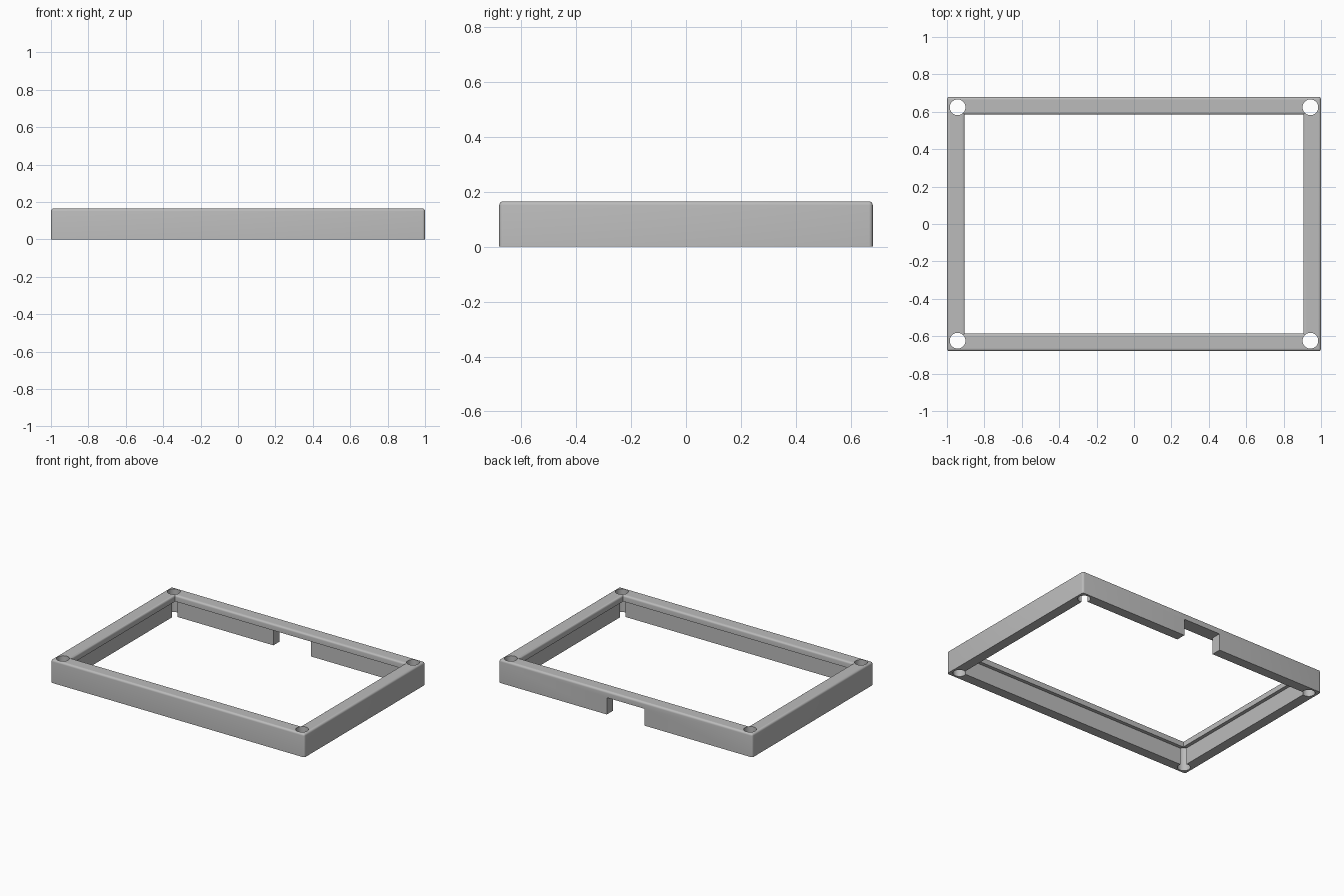
import bpy, bmesh

if "Cube" in bpy.data.objects:
    bpy.data.objects.remove(bpy.data.objects["Cube"], do_unlink=True)

HX, HY, H = 1.0, 0.68, 0.165      # outer half sizes and height
LIP, WALL, LIP_Z = 0.095, 0.07, 0.12
FILLET = 0.014

grey = bpy.data.materials.new("plain grey")
grey.use_nodes = True
colour = (0.5, 0.5, 0.5, 1)
grey.diffuse_color = colour
grey.node_tree.nodes["Principled BSDF"].inputs["Base Color"].default_value = colour

# Frame: rectangular loops following an L-shaped section (wall plus inward lip)
section = [(0, 0), (0, H), (LIP, H), (LIP, LIP_Z), (WALL, LIP_Z), (WALL, 0)]
bm = bmesh.new()
loops = [[bm.verts.new((sx * (HX - inset), sy * (HY - inset), z))
          for sx, sy in ((-1, -1), (1, -1), (1, 1), (-1, 1))]
         for inset, z in section]
for i, low in enumerate(loops):
    high = loops[(i + 1) % len(loops)]
    for k in range(4):
        n = (k + 1) % 4
        bm.faces.new((low[k], low[n], high[n], high[k]))
bmesh.ops.recalc_face_normals(bm, faces=bm.faces)

# Rounded top rims and outer corners
rims = []
for k in range(4):
    n = (k + 1) % 4
    for a, b in ((loops[1][k], loops[1][n]), (loops[2][k], loops[2][n]),
                 (loops[0][k], loops[1][k])):
        rims.append(bm.edges.get((a, b)))
bmesh.ops.bevel(bm, geom=rims, offset=FILLET, segments=4, profile=0.5,
                affect='EDGES', clamp_overlap=True)
mesh = bpy.data.meshes.new("frame")
bm.to_mesh(mesh)
bm.free()
frame = bpy.data.objects.new("frame", mesh)
bpy.context.collection.objects.link(frame)
mesh.materials.append(grey)


def cut(cutter):
    """Subtract the cutter from the frame, then discard it."""
    cutter.hide_render = True
    cutter.data.materials.append(grey)
    bpy.ops.object.select_all(action='DESELECT')
    frame.select_set(True)
    bpy.context.view_layer.objects.active = frame
    mod = frame.modifiers.new("cut", 'BOOLEAN')
    mod.operation, mod.solver, mod.object = 'DIFFERENCE', 'EXACT', cutter
    bpy.ops.object.modifier_apply(modifier=mod.name)
    bpy.data.objects.remove(cutter, do_unlink=True)


# Corner screw holes, open to the inside below the lip
for sx in (-1, 1):
    for sy in (-1, 1):
        bpy.ops.mesh.primitive_cylinder_add(vertices=40, radius=0.042, depth=1,
                                            location=(sx * 0.943, sy * 0.624, 0))
        cut(bpy.context.object)

# Cable notch through the back wall, up to the lip
bpy.ops.mesh.primitive_cube_add(size=1, location=(0, HY - 0.04, LIP_Z / 2 - 0.1))
notch = bpy.context.object
notch.scale = (0.296, 0.2, LIP_Z + 0.2)
bpy.context.view_layer.update()
cut(notch)

frame.select_set(True)
bpy.context.view_layer.objects.active = frame
bpy.ops.object.shade_smooth_by_angle(angle=0.6)
